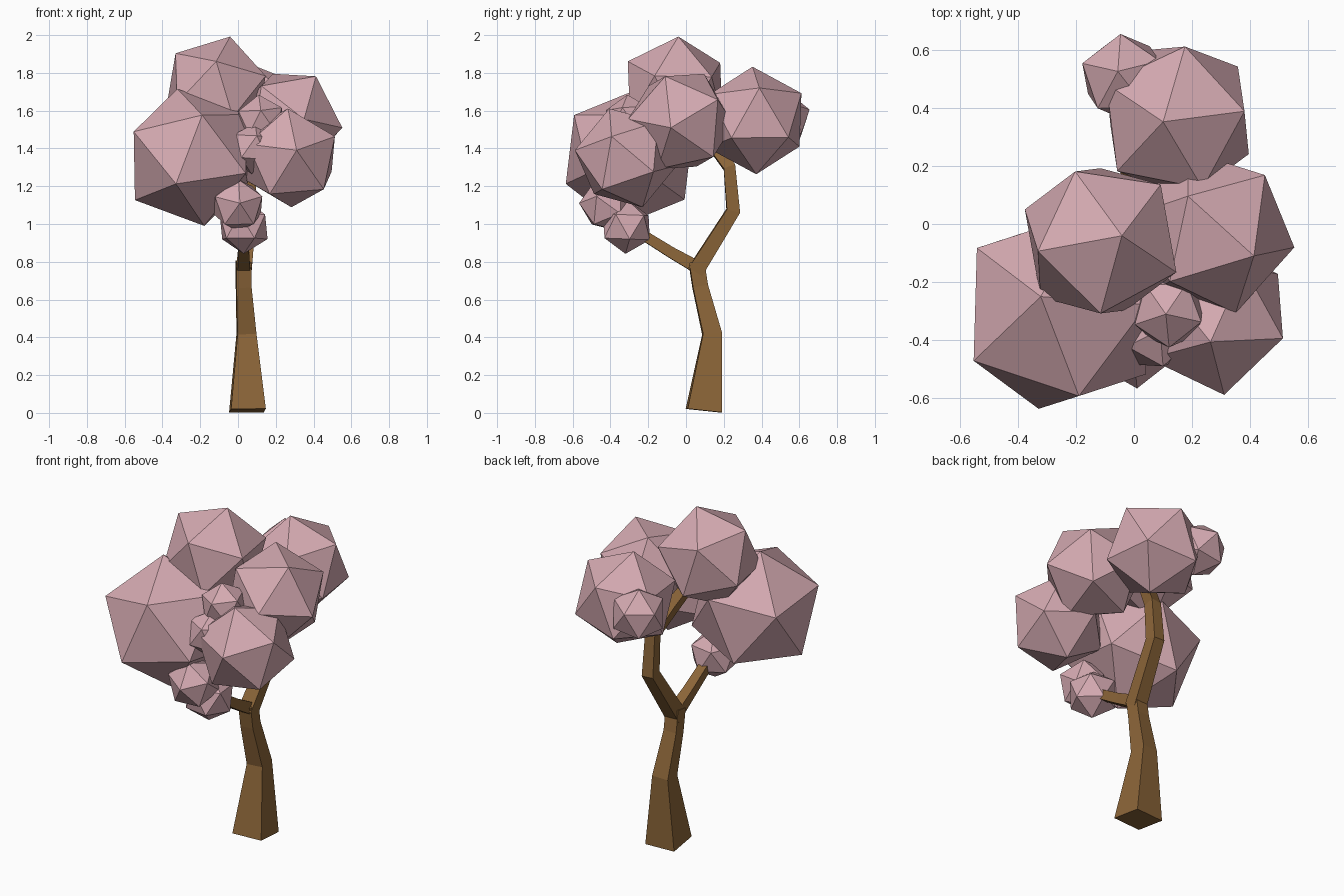
import bpy, bmesh, math
from mathutils import Vector, Matrix

if "Cube" in bpy.data.objects:
    bpy.data.objects.remove(bpy.data.objects["Cube"])


def material(name, rgb):
    m = bpy.data.materials.new(name)
    m.diffuse_color = (*rgb, 1)
    m.use_nodes = True
    m.node_tree.nodes["Principled BSDF"].inputs["Base Color"].default_value = m.diffuse_color
    return m


BARK = material("bark", (0.26, 0.13, 0.04))
LEAF = material("blossom", (0.66, 0.40, 0.44))


def add_object(name, bm, mat):
    bmesh.ops.recalc_face_normals(bm, faces=bm.faces)
    mesh = bpy.data.meshes.new(name)
    bm.to_mesh(mesh)
    bm.free()
    mesh.materials.append(mat)
    obj = bpy.data.objects.new(name, mesh)
    bpy.context.collection.objects.link(obj)
    return obj


def limb(name, nodes, yaw=0.06):
    """Four-sided tapered tube; nodes are (x, y, z, half width)."""
    bm = bmesh.new()
    pts = [Vector(n[:3]) for n in nodes]
    rings = []
    for i, p in enumerate(pts):
        t = Vector()
        if i > 0:
            t += (p - pts[i - 1]).normalized()
        if i < len(pts) - 1:
            t += (pts[i + 1] - p).normalized()
        t.normalize()
        u = Vector((math.cos(yaw), math.sin(yaw), 0))
        u = (u - t * u.dot(t)).normalized()
        v = t.cross(u)
        h = nodes[i][3]
        rings.append([bm.verts.new(p + h * (a * u + b * v))
                      for a, b in ((-1, -1), (1, -1), (1, 1), (-1, 1))])
    for r, s in zip(rings, rings[1:]):
        for k in range(4):
            bm.faces.new((r[k], r[(k + 1) % 4], s[(k + 1) % 4], s[k]))
    bm.faces.new(rings[0])
    bm.faces.new(rings[-1])
    return add_object(name, bm, BARK)


def clump(name, centre, radius, pole, side):
    """Icosahedron with one corner towards pole and a neighbour towards side."""
    z = Vector(pole).normalized()
    x = Vector(side)
    x = (x - z * x.dot(z)).normalized()
    y = z.cross(x)
    rot = Matrix((x, y, z)).transposed().to_4x4()
    bm = bmesh.new()
    bmesh.ops.create_icosphere(bm, subdivisions=1, radius=radius,
                               matrix=Matrix.Translation(centre) @ rot)
    return add_object(name, bm, LEAF)


# Trunk and branches
limb("trunk", [(.05, .095, .012, .092), (.045, .138, .42, .05),
               (.03, .075, .67, .04), (.03, .055, .80, .04)])
limb("front_branch", [(.03, .07, .765, .034), (.03, -.08, .85, .029),
                      (.03, -.32, 1.0, .025)])
limb("back_branch", [(.03, .05, .75, .042), (.06, .25, 1.07, .036),
                     (.06, .23, 1.30, .032), (.0, .12, 1.45, .03),
                     (-.08, .0, 1.62, .026)])

# Large blossom clumps
clump("left_clump", (-.25, -.30, 1.353), .373, (-.30, -.17, .135), (-.07, .05, .36))
clump("top_clump", (-.115, -.058, 1.71), .292, (.075, .018, .288), (0, -.247, .15))
clump("right_clump", (.267, -.027, 1.543), .292, (.283, -.053, -.033), (.143, -.083, .242))
clump("front_right_clump", (.273, -.318, 1.35), .276, (.037, -.267, .04), (-.013, -.067, .265))
clump("back_clump", (.15, .362, 1.548), .289, (-.05, -.01, .287), (.025, .24, .137))

# Small blossom clumps
clump("back_small_clump", (-.035, .505, 1.555), .158, (-.02, .02, .15), (-.015, .145, .08))
clump("low_clump_a", (.0, -.42, 1.10), .147, (.01, -.14, .01), (0, -.02, .14))
clump("low_clump_b", (.03, -.315, .985), .143, (0, -.005, -.13), (-.1, -.1, -.04))
clump("inner_clump_a", (.12, -.30, 1.55), .135, (-.01, -.01, .13), (0, -.1, .05))
clump("inner_clump_b", (.08, -.375, 1.40), .135, (.01, .01, .135), (.02, -.12, .06))
